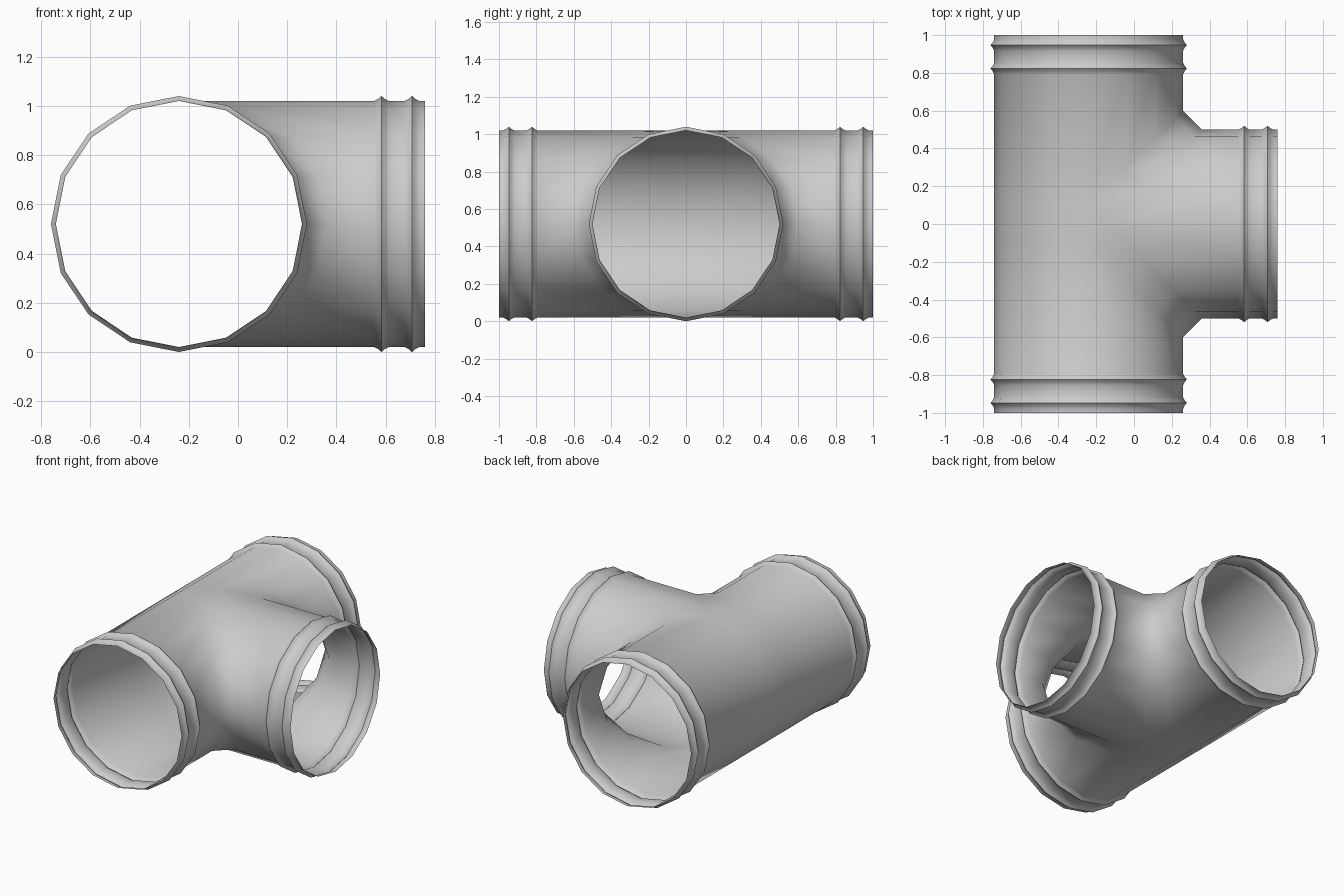
import bpy, bmesh
from math import sin, cos, pi, radians

cube = bpy.data.objects.get("Cube")
if cube:
    bpy.data.objects.remove(cube)

SIDES = 16
RADIUS = 0.5
AXIS_X, AXIS_Z = -0.24, 0.52
RUN_END, BRANCH_END = 1.0, 0.76
CHAMFER = 0.1

# Bead profile: distance from the bead centre, height above the pipe wall
BEAD = [(0.03, 0.0), (0.014, 0.008), (0.0, 0.02), (-0.014, 0.008), (-0.03, 0.0)]
# Stations along a pipe end: distance from the rim, radius
COLLAR = [(centre + d, RADIUS + h) for centre in (0.177, 0.053) for d, h in BEAD]
COLLAR.append((0.0, RADIUS))

metal = bpy.data.materials.new("light grey metal")
metal.use_nodes = True
colour = (0.6, 0.6, 0.6, 1)
metal.diffuse_color = colour
metal.node_tree.nodes["Principled BSDF"].inputs["Base Color"].default_value = colour

bm = bmesh.new()


def strip(a, b, closed=False):
    """Bridge two equally long rows of vertices."""
    n = len(a)
    for i in range(n if closed else n - 1):
        j = (i + 1) % n
        bm.faces.new((a[i], a[j], b[j], b[i]))


def run_point(k, y, r=RADIUS):
    t = 2 * pi * k / SIDES
    return bm.verts.new((AXIS_X + r * sin(t), y, AXIS_Z + r * cos(t)))


def branch_point(k, x, r=RADIUS):
    t = 2 * pi * k / SIDES
    return bm.verts.new((x, r * sin(t), AXIS_Z + r * cos(t)))


half = SIDES // 2


def reach(k):
    return RADIUS * max(0.0, sin(2 * pi * k / SIDES))


# Straight run, its front half cut back along the mitre
run_seam = [run_point(k, reach(k) + CHAMFER) for k in range(SIDES)]
row = run_seam
for d, r in COLLAR:
    ring = [run_point(k, RUN_END - d, r) for k in range(SIDES)]
    strip(row, ring, True)
    row = ring

# Back wall of the run, up to the mirror plane
back = [k % SIDES for k in range(half, SIDES + 1)]
middle = [run_point(k, 0) for k in back]
strip([run_seam[k] for k in back], middle)

# Half of the branch pipe
branch_seam = [branch_point(k, AXIS_X + reach(k) + CHAMFER) for k in range(half + 1)]
row = branch_seam
for d, r in COLLAR:
    ring = [branch_point(k, BRANCH_END - d, r) for k in range(half + 1)]
    strip(row, ring)
    row = ring

# Bevelled joint and the small flats at the crown and base
strip(run_seam[:half + 1], branch_seam)
bm.faces.new((run_seam[0], branch_seam[0], middle[-1]))
bm.faces.new((run_seam[half], middle[0], branch_seam[half]))

# Mirror the half across the y = 0 plane and weld
bmesh.ops.mirror(bm, geom=bm.verts[:] + bm.edges[:] + bm.faces[:],
                 axis='Y', merge_dist=0.0001)
bmesh.ops.remove_doubles(bm, verts=bm.verts[:], dist=0.0001)
bmesh.ops.recalc_face_normals(bm, faces=bm.faces[:])

# Outward normals: the back wall must face -x
wall = min(bm.faces, key=lambda f: f.calc_center_median().x)
if wall.normal.x > 0:
    bmesh.ops.reverse_faces(bm, faces=bm.faces[:])

mesh = bpy.data.meshes.new("pipe_tee")
bm.to_mesh(mesh)
bm.free()
mesh.materials.append(metal)
tee = bpy.data.objects.new("pipe_tee", mesh)
bpy.context.collection.objects.link(tee)

bpy.ops.object.select_all(action='DESELECT')
tee.select_set(True)
bpy.context.view_layer.objects.active = tee
bpy.ops.object.shade_smooth_by_angle(angle=radians(60))
